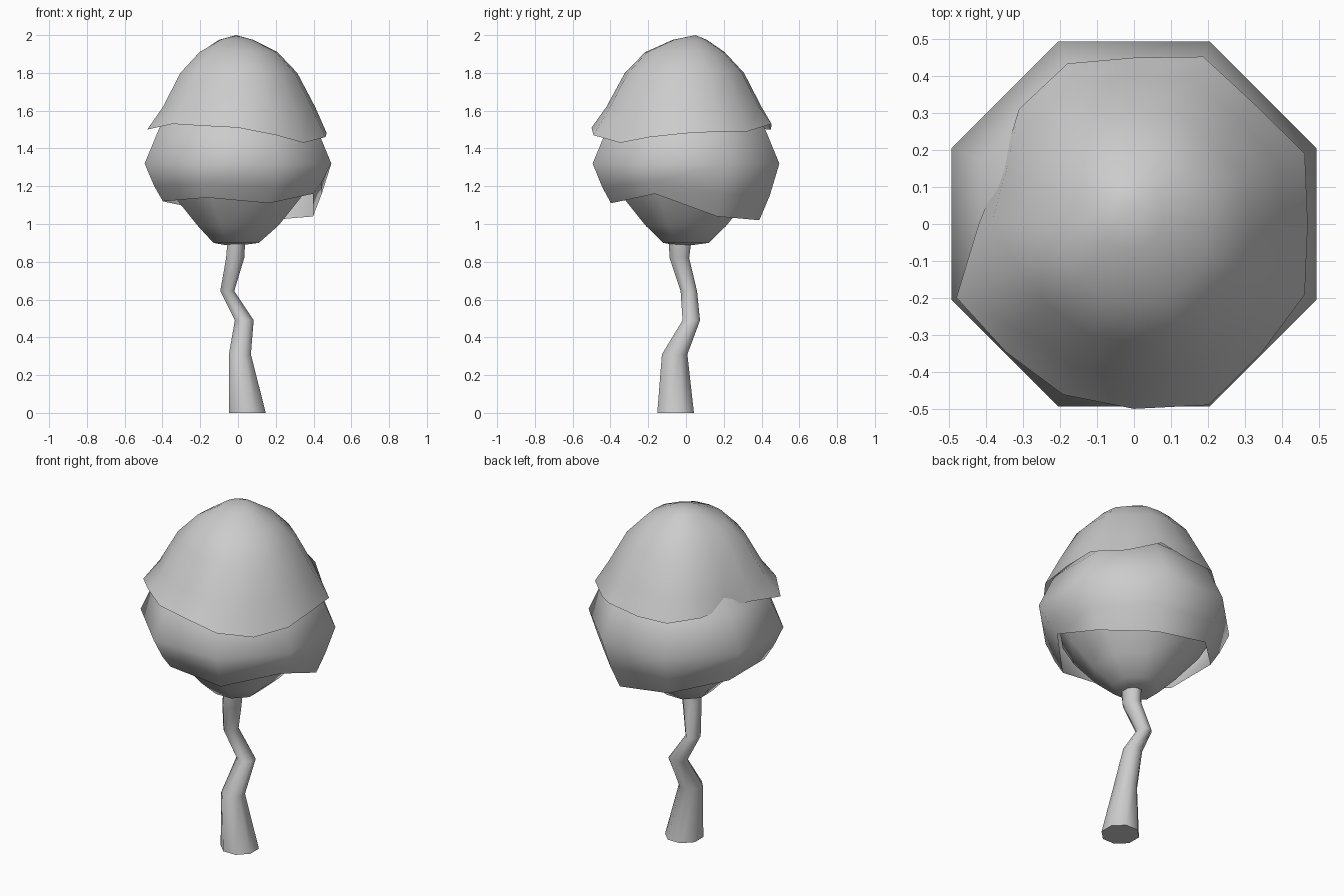
import bpy, bmesh, math

if "Cube" in bpy.data.objects:
    bpy.data.objects.remove(bpy.data.objects["Cube"])


def build(name, rings, cap_start=False, cap_end=False, angle=60):
    """Loft a list of closed rings (a ring of one point becomes a tip)."""
    bm = bmesh.new()
    loops = [[bm.verts.new(p) for p in ring] for ring in rings]
    for a, b in zip(loops, loops[1:]):
        n = max(len(a), len(b))
        for i in range(n):
            j = (i + 1) % n
            if len(b) == 1:
                bm.faces.new((a[i], a[j], b[0]))
            else:
                bm.faces.new((a[i], a[j], b[j], b[i]))
    if cap_start:
        bm.faces.new(loops[0][::-1])
    if cap_end:
        bm.faces.new(loops[-1])
    bm.normal_update()
    mesh = bpy.data.meshes.new(name)
    bm.to_mesh(mesh)
    bm.free()
    obj = bpy.data.objects.new(name, mesh)
    bpy.context.collection.objects.link(obj)
    bpy.ops.object.select_all(action='DESELECT')
    obj.select_set(True)
    bpy.context.view_layer.objects.active = obj
    bpy.ops.object.shade_smooth_by_angle(angle=math.radians(angle))
    return obj


def ring(n, radius, z, cx=0.0, cy=0.0, ry=None, start=0.0):
    """Ring of n points; radius and z may be one number or one per point."""
    pts = []
    for i in range(n):
        a = math.radians(start) + math.tau * i / n
        r = radius[i] if isinstance(radius, list) else radius
        h = z[i] if isinstance(z, list) else z
        r2 = r if ry is None else ry
        pts.append((cx + r * math.cos(a), cy + r2 * math.sin(a), h))
    return pts


# Crooked trunk: x centre, y centre, z, half width x, half width y
trunk = [(0.05, -0.055, 0.0, 0.105, 0.105), (0.01, -0.06, 0.31, 0.063, 0.073),
         (0.033, 0.028, 0.49, 0.054, 0.05), (-0.057, 0.015, 0.645, 0.04, 0.047),
         (-0.015, -0.035, 0.82, 0.052, 0.056), (-0.005, -0.03, 0.96, 0.05, 0.07)]
build("trunk", [ring(8, rx, z, cx, cy, ry, 22.5) for cx, cy, z, rx, ry in trunk],
      True, True)

# Lower foliage: funnel narrowing onto the trunk
build("lower_foliage", [ring(8, 0.06, 0.89, -0.02, -0.01, start=22.5),
                        ring(8, 0.13, 0.90, -0.01, 0.0, start=22.5),
                        ring(8, 0.23, 0.99, 0.0, 0.0, start=22.5),
                        ring(8, 0.36, 1.14, start=22.5),
                        ring(8, 0.43, 1.26, start=22.5)], True)

# Middle foliage: octagonal band with a drooping lower rim
droop = [1.04, 1.02, 1.07, 1.12, 1.12, 1.14, 1.11, 1.16]
rim = [0.43, 0.42, 0.43, 0.43, 0.43, 0.43, 0.43, 0.43]
build("middle_foliage", [ring(8, rim, droop, start=22.5),
                         ring(8, 0.48, [(d + 1.32) / 2 - 0.02 for d in droop], start=22.5),
                         ring(8, 0.535, 1.32, start=22.5),
                         ring(8, 0.45, 1.51, start=22.5),
                         ring(8, 0.37, 1.60, start=22.5)])

# Top foliage: dome with a flared, ragged rim
rim_r = [.47, .50, .46, .49, .45, .47, .44, .39, .42, .52, .49, .50, .50, .53, .49, .50]
rim_z = [1.48, 1.49, 1.49, 1.53, 1.50, 1.50, 1.52, 1.53, 1.53, 1.50, 1.53, 1.52,
         1.51, 1.47, 1.43, 1.46]
levels = [(0.86, 1.62), (0.66, 1.80), (0.44, 1.91)]
dome = [ring(16, rim_r, rim_z)]
for f, z in levels:
    even = [(r * 0.5 + 0.24) * f for r in rim_r]
    dome.append(ring(16, even, z))
dome.append(ring(16, 0.09, 1.975, -0.01, 0.02))
dome.append([(-0.01, 0.05, 2.0)])
build("top_foliage", dome)
